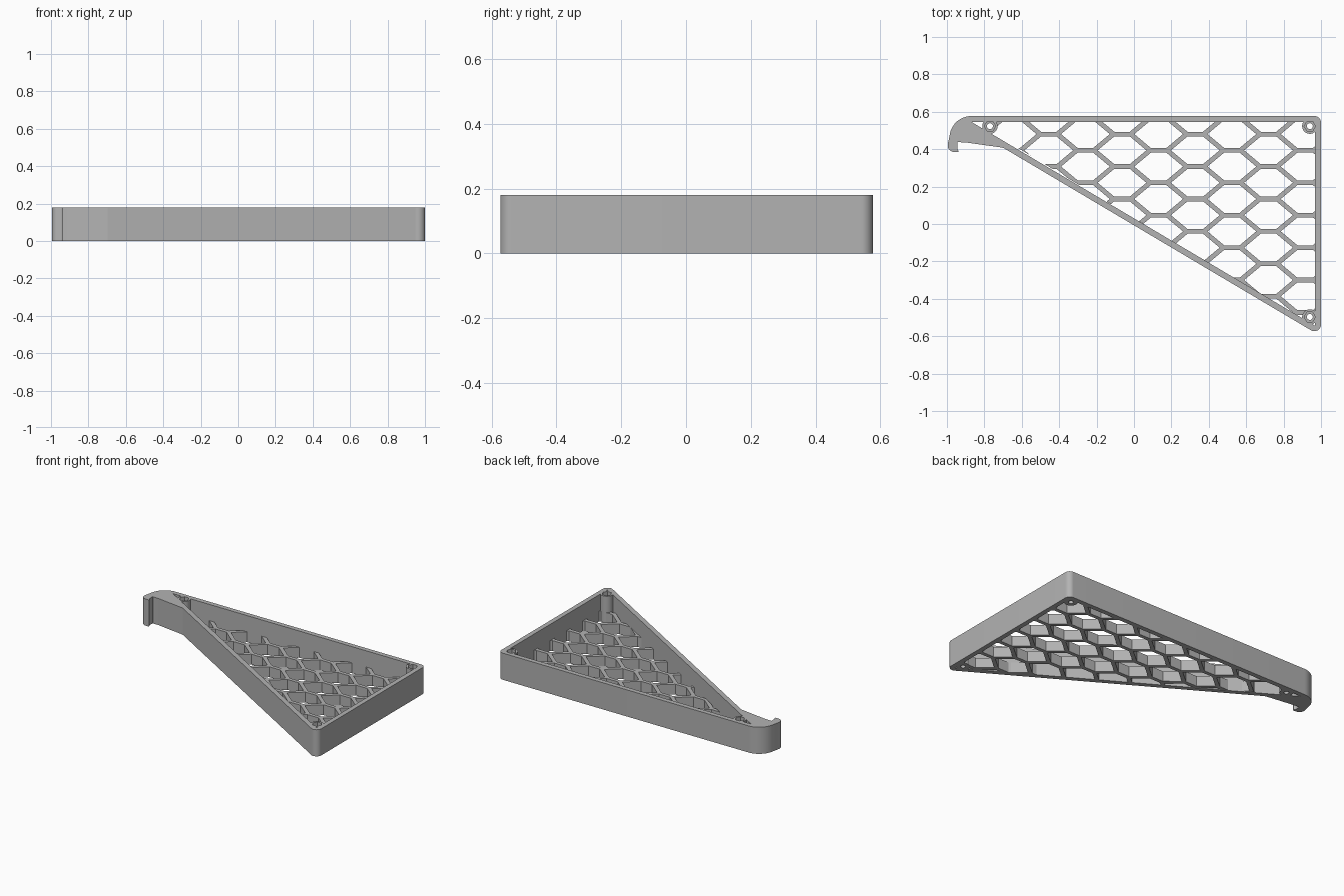
import bpy, bmesh, math
from mathutils import Vector

HEIGHT = 0.18
LATTICE_TOP = 0.07
SLOPE = 0.593           # incline of the long sloping wall

cube = bpy.data.objects.get("Cube")
if cube:
    bpy.data.objects.remove(cube, do_unlink=True)

grey = bpy.data.materials.new("plain_grey")
grey.use_nodes = True
COLOUR = (0.45, 0.45, 0.45, 1)
grey.diffuse_color = COLOUR
grey.node_tree.nodes["Principled BSDF"].inputs["Base Color"].default_value = COLOUR


def rounded(corners, steps=8):
    """Turn (x, y, radius) corners into an outline with filleted corners."""
    out = []
    for i, (x, y, r) in enumerate(corners):
        p = Vector((x, y))
        a = (Vector(corners[i - 1][:2]) - p).normalized()
        b = (Vector(corners[(i + 1) % len(corners)][:2]) - p).normalized()
        if r == 0:
            out.append(p)
            continue
        half = a.angle(b) / 2
        centre = p + (a + b).normalized() * (r / math.sin(half))
        start = p + a * (r / math.tan(half)) - centre
        end = p + b * (r / math.tan(half)) - centre
        for k in range(steps + 1):
            t = k / steps
            out.append(centre + start.lerp(end, t).normalized() * r)
    return out


def ngon(x, y, r, sides):
    return [(x + r * math.cos(math.tau * k / sides),
             y + r * math.sin(math.tau * k / sides)) for k in range(sides)]


def prisms(name, outlines, z0, z1):
    """One object holding an upright prism for each outline."""
    bm = bmesh.new()
    for outline in outlines:
        low = [bm.verts.new((p[0], p[1], z0)) for p in outline]
        high = [bm.verts.new((p[0], p[1], z1)) for p in outline]
        bm.faces.new(low[::-1])
        bm.faces.new(high)
        for i in range(len(low)):
            j = (i + 1) % len(low)
            bm.faces.new((low[i], low[j], high[j], high[i]))
    bmesh.ops.recalc_face_normals(bm, faces=bm.faces)
    mesh = bpy.data.meshes.new(name)
    bm.to_mesh(mesh)
    bm.free()
    mesh.materials.append(grey)
    obj = bpy.data.objects.new(name, mesh)
    bpy.context.collection.objects.link(obj)
    return obj


def combine(target, tool, operation):
    """Apply a boolean and discard the tool object."""
    tool.hide_render = True
    mod = target.modifiers.new(operation.lower(), "BOOLEAN")
    mod.operation, mod.solver, mod.object = operation, "EXACT", tool
    bpy.ops.object.select_all(action="DESELECT")
    bpy.context.view_layer.objects.active = target
    target.select_set(True)
    bpy.ops.object.modifier_apply(modifier=mod.name)
    bpy.data.objects.remove(tool, do_unlink=True)


# Outer wall with the hooked end at the left
outline = rounded([
    (1, -0.60, 0.035), (1, 0.577, 0.035), (-0.965, 0.577, 0.115),
    (-1.003, 0.388, 0.035), (-0.932, 0.383, 0.006), (-0.945, 0.402, 0.008),
    (-0.945, 0.438, 0.004), (-0.90, 0.436, 0), (-0.70, 0.408, 0.05)])
frame = prisms("frame_with_hook", [outline], 0, HEIGHT)
inner = [(0.968, -0.544), (0.968, 0.545), (-0.868, 0.545)]
combine(frame, prisms("opening", [inner], -0.1, 0.3), "DIFFERENCE")

# Corner screw posts with nut pockets
posts = [(-0.77, 0.523), (0.94, 0.523), (0.94, -0.497)]


def at_posts(name, r, sides, z0, z1):
    return prisms(name, [ngon(x, y, r, sides) for x, y in posts], z0, z1)


combine(frame, at_posts("posts", 0.041, 32, 0, HEIGHT), "UNION")
combine(frame, at_posts("pockets", 0.03, 6, 0.12, 0.3), "DIFFERENCE")
combine(frame, at_posts("screw_holes", 0.016, 24, -0.1, 0.3), "DIFFERENCE")

# Honeycomb floor: a thin plate pierced by stretched hexagons
PITCH_X, PITCH_Y, FLAT, BAR = 0.1958, 0.0867, 0.046, 0.0125
wide = PITCH_X - FLAT
run = (wide - FLAT) / PITCH_Y
hole_w = wide - BAR * math.hypot(1, run)
hole_h = PITCH_Y - BAR
hole_f = hole_w - hole_h * run
hexagon = [(hole_w, 0), (hole_f, hole_h), (-hole_f, hole_h),
           (-hole_w, 0), (-hole_f, -hole_h), (hole_f, -hole_h)]
cells = []
for col in range(-5, 7):
    for row in range(-8, 3):
        cx = -0.064 + col * PITCH_X
        cy = 0.394 + (2 * row + col % 2) * PITCH_Y
        if cy > -SLOPE * cx - 0.2:
            cells.append([(cx + x, cy + y) for x, y in hexagon])
plate = [(0.98, -0.563), (0.98, 0.557), (-0.868, 0.557)]
lattice = prisms("honeycomb_floor", [plate], 0, LATTICE_TOP)
combine(lattice, prisms("cells", cells, -0.1, 0.3), "DIFFERENCE")
combine(lattice, at_posts("post_clearance", 0.035, 32, -0.1, 0.3), "DIFFERENCE")

# Smooth the rounded corners, keep hard edges
bpy.ops.object.select_all(action="DESELECT")
frame.select_set(True)
bpy.context.view_layer.objects.active = frame
bpy.ops.object.shade_smooth_by_angle(angle=math.radians(30))
